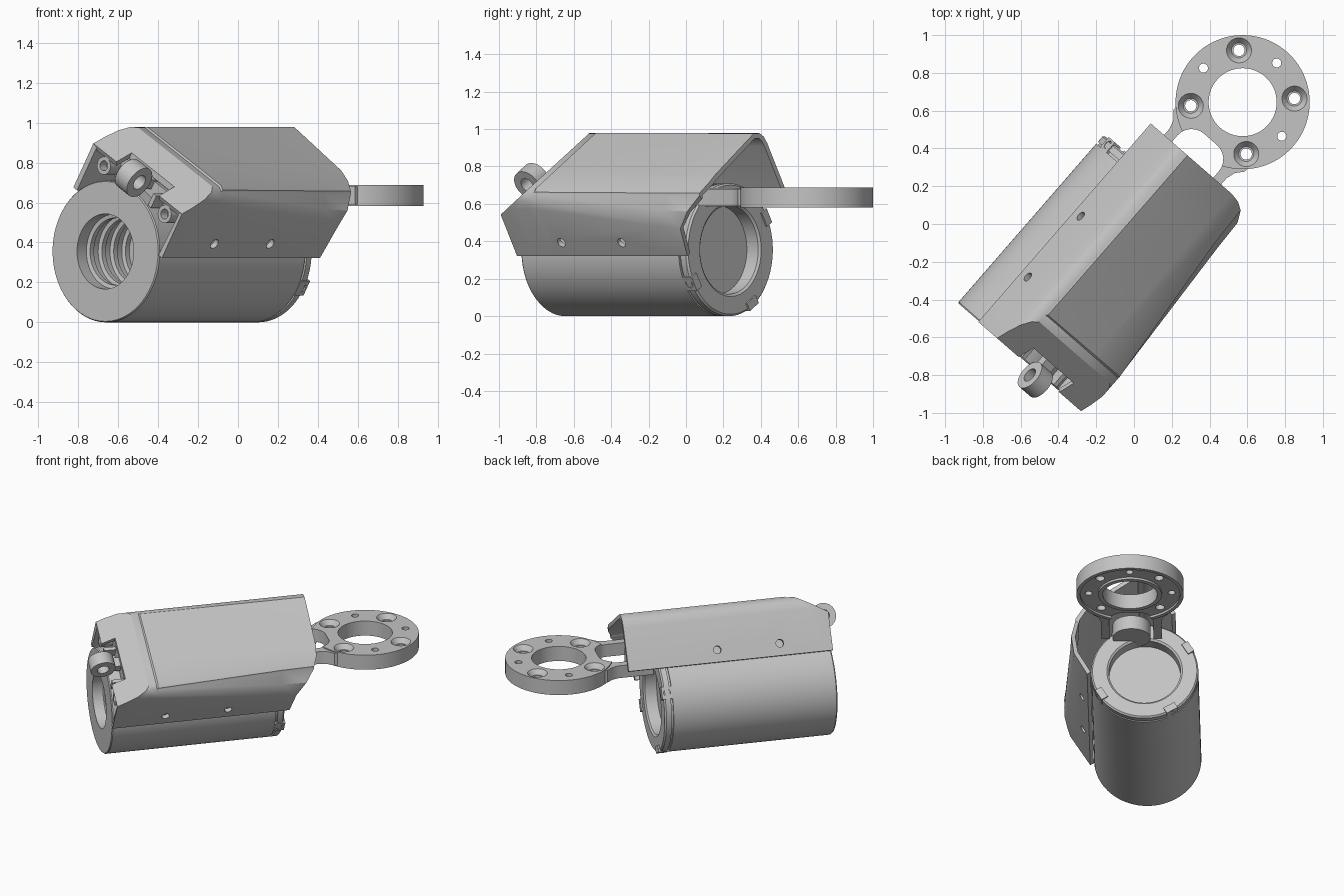
import bpy, bmesh
from math import cos, sin, pi, radians
from mathutils import Matrix, Vector

cube = bpy.data.objects.get("Cube")
if cube:
    bpy.data.objects.remove(cube, do_unlink=True)

grey = bpy.data.materials.new("light grey")
grey.use_nodes = True
GREY = (0.55, 0.55, 0.55, 1)
grey.diffuse_color = GREY
grey.node_tree.nodes["Principled BSDF"].inputs["Base Color"].default_value = GREY

# Frames: BASE turns the whole model about z, BODY follows the tilted barrel axis
BASE = Matrix.Rotation(radians(49), 4, "Z")
BODY = BASE @ Matrix.Translation((0, 0.075, 0.355)) @ Matrix.Rotation(radians(31), 4, "X")
AXES = {"X": Matrix.Rotation(pi / 2, 4, "Y"), "Y": Matrix.Rotation(pi / 2, 4, "X"), "Z": Matrix()}


def finish(name, bm, frame, fix=True):
    if fix:
        bmesh.ops.recalc_face_normals(bm, faces=bm.faces)
    mesh = bpy.data.meshes.new(name)
    bm.to_mesh(mesh)
    bm.free()
    mesh.materials.append(grey)
    obj = bpy.data.objects.new(name, mesh)
    obj.matrix_world = frame
    bpy.context.collection.objects.link(obj)
    return obj


def rod(name, frame, centre, r, length, axis="X", r2=None, sides=40):
    bm = bmesh.new()
    bmesh.ops.create_cone(bm, cap_ends=True, segments=sides, radius1=r,
                          radius2=r if r2 is None else r2, depth=length,
                          matrix=Matrix.Translation(centre) @ AXES[axis])
    return finish(name, bm, frame)


def box(name, frame, lo, hi):
    lo, hi = Vector(lo), Vector(hi)
    bm = bmesh.new()
    bmesh.ops.create_cube(bm, size=1, matrix=Matrix.Translation((lo + hi) / 2)
                          @ Matrix.Diagonal((*(hi - lo), 1)))
    return finish(name, bm, frame)


def prism(name, frame, half, bottom, top):
    # half outline mirrored in y, then extruded in z
    bm = bmesh.new()
    outline = half + [(x, -y) for x, y in reversed(half)]
    base = bm.faces.new([bm.verts.new((x, y, bottom)) for x, y in outline])
    up = bmesh.ops.extrude_face_region(bm, geom=[base])["geom"]
    bmesh.ops.translate(bm, vec=(0, 0, top - bottom),
                        verts=[g for g in up if isinstance(g, bmesh.types.BMVert)])
    return finish(name, bm, frame)


def lathe(name, frame, profile, sides=96):
    # profile of (radius, position) spun around x
    bm = bmesh.new()
    verts = [bm.verts.new((u, 0, r)) for r, u in profile]
    edges = [bm.edges.new(pair) for pair in zip(verts, verts[1:])]
    bmesh.ops.spin(bm, geom=verts + edges, cent=(0, 0, 0), axis=(1, 0, 0),
                   angle=2 * pi, steps=sides)
    bmesh.ops.remove_doubles(bm, verts=bm.verts, dist=1e-5)
    return finish(name, bm, frame)


def activate(obj):
    bpy.ops.object.select_all(action="DESELECT")
    obj.select_set(True)
    bpy.context.view_layer.objects.active = obj


def combine(obj, others, operation="DIFFERENCE"):
    for other in others:
        mod = obj.modifiers.new("bool", "BOOLEAN")
        mod.operation, mod.object, mod.solver = operation, other, "EXACT"
        activate(obj)
        bpy.ops.object.modifier_apply(modifier=mod.name)
        bpy.data.objects.remove(other, do_unlink=True)


def smooth(obj):
    activate(obj)
    bpy.ops.object.shade_smooth_by_angle(angle=radians(30))


# Barrel with threaded front bore, end-cap groove and rear recess
thread = [(r, -0.55 - 0.09 * k - d) for k in range(4)
          for r, d in ((0.168, 0), (0.168, 0.03), (0.188, 0.035), (0.188, 0.085))]
smooth(lathe("barrel", BODY, [(0, -0.55)] + thread + [
    (0.188, -0.927), (0.35, -0.927), (0.355, -0.92), (0.355, 0.19),
    (0.344, 0.19), (0.344, 0.203), (0.355, 0.203), (0.355, 0.24), (0.345, 0.25),
    (0.25, 0.25), (0.237, 0.24), (0.237, 0.16), (0, 0.16)]))

# Four screw lugs around the rear cap
for k in range(4):
    frame = BODY @ Matrix.Rotation(k * pi / 2, 4, "X")
    lug = box("cap_lug", frame, (0.19, -0.042, 0.31), (0.26, 0.042, 0.357))
    combine(lug, [rod("hole", frame, (0.225, 0, 0.35), 0.024, 0.06, "Z")])

# Cover: channel lofted from rounded cross-sections of (across, height)
LOW, SIDE, FRONT = 0.168, 0.343, -0.932
LEFT = [(-SIDE, LOW), (-SIDE, 0.46), (-0.336, 0.505), (-0.316, 0.537), (-0.288, 0.552)]
NOSE = LEFT + [(0.1, 0.552)] + [(-w, n) for w, n in reversed(LEFT)]
TAIL = LEFT + [(0.1, 0.525), (0.17, 0.508), (0.24, 0.482), (0.31, 0.425), (SIDE, 0.335), (SIDE, LOW)]


def section(u):
    # blend nose to tail, clipped by the sloping front
    t = max(0, (u + 0.665) / 0.965)
    slope = 0.425 + 0.6 * (u - FRONT)
    return [(u, a[0] + t * (b[0] - a[0]), min(slope, a[1] + t * (b[1] - a[1])))
            for a, b in zip(NOSE, TAIL)]


rows = [section(FRONT)] + [section(FRONT + (n - 0.425) / 0.6) for w, n in LEFT[1:]]
rows += [section(-0.67), section(0.2)]
ends = [0.46] * 6 + [0.45, 0.425, 0.365, 0.3, 0.275]
rows.append([(u, w, n) for u, (w, n) in zip(ends, TAIL)])
bm = bmesh.new()
grid = [[bm.verts.new((u, -w, n)) for u, w, n in row] for row in rows]
panel = []
for s in range(len(grid) - 1):
    for i in range(len(grid[s]) - 1):
        a, b, c, d = grid[s][i], grid[s][i + 1], grid[s + 1][i + 1], grid[s + 1][i]
        if s < 4 and 0 < i < 4:
            # split along the crease of the slope
            bm.faces.new((a, b, c))
            bm.faces.new((a, c, d))
        elif s < 4 and 5 < i < 9:
            bm.faces.new((a, b, d))
            bm.faces.new((b, c, d))
        else:
            face = bm.faces.new((a, b, c, d))
            if i in (4, 5, 6) and s >= 5:
                panel.append(face)
# raised top panel
bmesh.ops.inset_region(bm, faces=panel, thickness=0.008, depth=0.0)
bmesh.ops.inset_region(bm, faces=panel, thickness=0.01, depth=0.008)
cover = finish("cover", bm, BODY, fix=False)
shell = cover.modifiers.new("shell", "SOLIDIFY")
shell.thickness, shell.offset = 0.028, -1
activate(cover)
bpy.ops.object.modifier_apply(modifier="shell")
combine(cover, [rod("hole", BODY, (u, side * 0.34, 0.25), 0.026, 0.12, "Y")
                for u in (-0.58, -0.154) for side in (-1, 1)])
combine(cover, [box("notch", BODY, (-1, -0.165, 0.3), (-0.845, 0.165, 0.6))])
smooth(cover)

# Bracket and bosses inside the front of the cover
box("front_bracket", BODY, (-0.84, -0.31, 0.32), (-0.815, 0.31, 0.43))
for side in (-1, 1):
    boss = rod("bracket_boss", BODY, (-0.87, side * 0.235, 0.36), 0.045, 0.1)
    combine(boss, [rod("hole", BODY, (-0.92, side * 0.235, 0.36), 0.025, 0.1)])
    smooth(boss)
    box("bracket_cheek", BODY, (-0.92, side * 0.13 - 0.012, 0.34), (-0.82, side * 0.13 + 0.012, 0.41))

# Front eyelet on its stem
eyelet = rod("front_eyelet", BODY, (-0.965, 0, 0.43), 0.084, 0.09, "Y")
combine(eyelet, [box("stem", BODY, (-0.92, -0.035, 0.385), (-0.82, 0.035, 0.44))], "UNION")
combine(eyelet, [rod("hole", BODY, (-0.965, 0, 0.43), 0.04, 0.2, "Y")])
smooth(eyelet)

# Mounting ring with forked neck
RING = BASE @ Matrix.Translation((0.864, -0.011, 0.635))
ring = rod("mounting_ring", RING, (0, 0, 0), 0.355, 0.106, "Z", sides=96)
neck = [(-0.595, 0.2), (-0.36, 0.2), (-0.31, 0.215), (-0.27, 0.25), (-0.2, 0.25)]
combine(ring, [prism("neck", RING, neck, -0.045, 0.045)], "UNION")
gap = [(-0.7, 0.145), (-0.36, 0.145)] + [
    (-0.36 + 0.1 * sin(t * pi / 12), 0.045 + 0.1 * cos(t * pi / 12)) for t in range(1, 7)]
cuts = [prism("gap", RING, gap, -0.1, 0.1), rod("bore", RING, (0, 0, 0), 0.18, 0.3, "Z", sides=64)]
# shallow groove under the ring
cuts.append(lathe("groove", RING @ Matrix.Rotation(-pi / 2, 4, "Y"), [
    (0.21, -0.08), (0.33, -0.08), (0.33, -0.038), (0.21, -0.038), (0.21, -0.08)]))
for k in range(4):
    a = radians(45 + 90 * k)
    spot = Vector((0.275 * cos(a), 0.275 * sin(a), 0))
    cuts.append(rod("hole", RING, spot, 0.03, 0.3, "Z", sides=24))
    cuts.append(rod("sink", RING, spot + Vector((0, 0, 0.04)), 0.04, 0.04, "Z", 0.072, sides=24))
    if k < 3:
        a = radians(90 * k - 90)
        cuts.append(rod("hole", RING, (0.275 * cos(a), 0.275 * sin(a), 0), 0.024, 0.3, "Z", sides=20))
combine(ring, cuts)
smooth(ring)

# Round knuckle between the fork arms, under the cover
smooth(rod("neck_knuckle", RING, (-0.575, 0, 0), 0.125, 0.1, "Z"))
